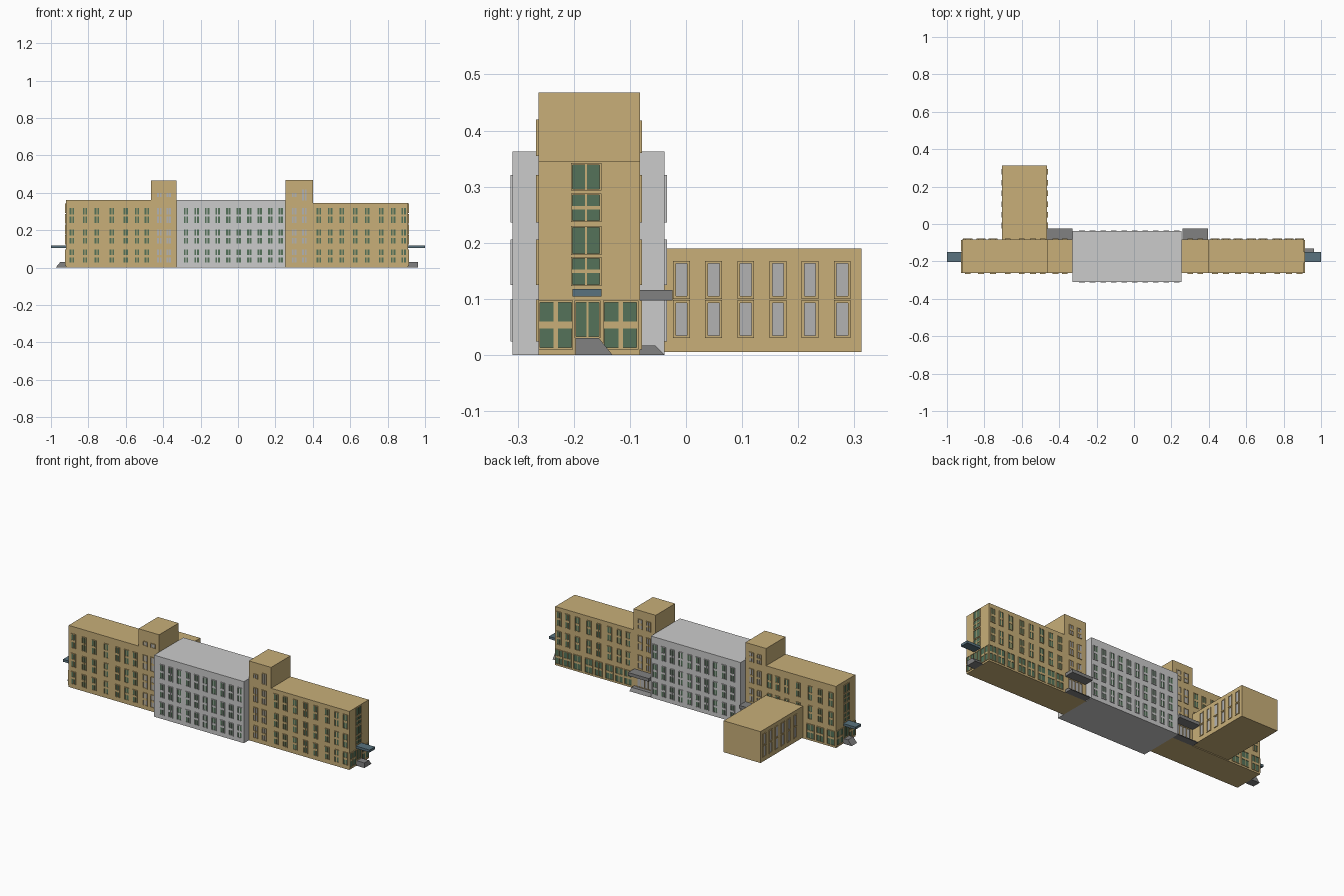
import bpy, bmesh

if "Cube" in bpy.data.objects:
    bpy.data.objects.remove(bpy.data.objects["Cube"])


def material(name, rgb):
    m = bpy.data.materials.new(name)
    m.diffuse_color = (*rgb, 1)
    m.use_nodes = True
    m.node_tree.nodes["Principled BSDF"].inputs["Base Color"].default_value = m.diffuse_color
    return m


TAN = material("tan_plaster", (0.58, 0.43, 0.19))
GREEN = material("green_glass", (0.09, 0.17, 0.10))
SLATE = material("slate_blue", (0.10, 0.17, 0.21))
DARK = material("dark_concrete", (0.22, 0.22, 0.22))
GREY = material("grey", (0.45, 0.45, 0.45))


def add_box(bm, a, b):
    lo = [min(p, q) for p, q in zip(a, b)]
    hi = [max(p, q) for p, q in zip(a, b)]
    v = [bm.verts.new((x, y, z)) for z in (lo[2], hi[2])
         for x, y in ((lo[0], lo[1]), (hi[0], lo[1]), (hi[0], hi[1]), (lo[0], hi[1]))]
    for f in ((3, 2, 1, 0), (4, 5, 6, 7), (0, 1, 5, 4), (1, 2, 6, 5), (2, 3, 7, 6), (3, 0, 4, 7)):
        bm.faces.new([v[i] for i in f])


def finish(name, bm, mat):
    bmesh.ops.recalc_face_normals(bm, faces=bm.faces[:])
    me = bpy.data.meshes.new(name)
    bm.to_mesh(me)
    bm.free()
    ob = bpy.data.objects.new(name, me)
    bpy.context.collection.objects.link(ob)
    if mat:
        me.materials.append(mat)


def block(name, a, b, mat):
    bm = bmesh.new()
    add_box(bm, a, b)
    finish(name, bm, mat)


def prism(name, profile, axis, lo, hi, mat):
    """Extrude a (u, z) profile along x or y."""
    bm = bmesh.new()
    rings = [[bm.verts.new((t, u, z) if axis == 'x' else (u, t, z)) for u, z in profile]
             for t in (lo, hi)]
    bm.faces.new(rings[0])
    bm.faces.new(rings[1])
    n = len(profile)
    for i in range(n):
        j = (i + 1) % n
        bm.faces.new((rings[0][i], rings[0][j], rings[1][j], rings[1][i]))
    finish(name, bm, mat)


class Facade:
    """Collects window frames and panes for one wall plane."""

    def __init__(self, name, axis, pos, sign, frame_mat, pane_mat):
        self.name, self.axis, self.pos, self.sign = name, axis, pos, sign
        self.mats = frame_mat, pane_mat
        self.frames, self.panes = bmesh.new(), bmesh.new()

    def slab(self, bm, u0, u1, z0, z1, d):
        p = [self.pos - self.sign * 0.001, self.pos + self.sign * d]
        if self.axis == 'y':
            add_box(bm, (u0, p[0], z0), (u1, p[1], z1))
        else:
            add_box(bm, (p[0], u0, z0), (p[1], u1, z1))

    def window(self, u0, u1, z0, z1, cols=2, rows=2, edge=0.003, mull=0.004, rail=0.012):
        self.slab(self.panes, u0 + edge, u1 - edge, z0 + edge, z1 - edge, 0.001)
        for a in (u0, u1 - edge):
            self.slab(self.frames, a, a + edge, z0, z1, 0.004)
        for z in (z0, z1 - edge):
            self.slab(self.frames, u0 + edge, u1 - edge, z, z + edge, 0.004)
        for i in range(1, cols):
            u = u0 + (u1 - u0) * i / cols
            self.slab(self.frames, u - mull / 2, u + mull / 2, z0 + edge, z1 - edge, 0.0035)
        for i in range(1, rows):
            z = z0 + (z1 - z0) * i / rows
            self.slab(self.frames, u0 + edge, u1 - edge, z - rail / 2, z + rail / 2, 0.003)

    def grid(self, centres, floors, w=0.03, **kw):
        for u in centres:
            for z0, z1 in floors:
                self.window(u - w / 2, u + w / 2, z0, z1, **kw)

    def done(self):
        finish(self.name + "_window_frames", self.frames, self.mats[0])
        finish(self.name + "_window_panes", self.panes, self.mats[1])


# Main masses
F, B = -0.263, -0.082            # front and back planes of wings and towers
CF, CB = -0.309, -0.038          # front and back planes of the centre block
block("left_wing", (-0.92, F, 0), (-0.465, B, 0.363), TAN)
block("left_tower", (-0.465, F, 0), (-0.33, B, 0.465), TAN)
block("centre_block", (-0.33, CF, 0), (0.255, CB, 0.363), None)
block("right_tower", (0.255, F, 0), (0.40, B, 0.468), TAN)
block("right_wing", (0.40, F, 0), (0.91, B, 0.345), TAN)
block("rear_annex", (-0.705, B, 0.005), (-0.465, 0.313, 0.19), TAN)

# Window layout
FLOORS = [(0.024, 0.099), (0.125, 0.206), (0.236, 0.321)]
LEFT = [-0.888, -0.818, -0.754, -0.674, -0.60, -0.54, -0.487]
RIGHT = [0.433, 0.492, 0.556, 0.626, 0.69, 0.765, 0.829, 0.885]
CENTRE = [-0.278 + 0.0563 * i for i in range(10)]

# Wings: tall windows in front, wide ground-floor glazing at the back
for side, cols in (("left", LEFT), ("right", RIGHT)):
    f = Facade(side + "_wing_front", 'y', F, -1, TAN, GREEN)
    f.grid(cols, FLOORS)
    f.done()
    f = Facade(side + "_wing_back", 'y', B, 1, TAN, GREEN)
    upper = [u for u in cols]
    f.grid(upper, FLOORS[1:])
    ground = [u for u in cols if side == "right" or u < -0.73]
    f.grid(ground, [(0.01, 0.097)], w=0.05)
    # windows above the annex roof only
    f.done()

# Centre block
for name, pos, sign in (("centre_front", CF, -1), ("centre_back", CB, 1)):
    f = Facade(name, 'y', pos, sign, None, GREEN)
    f.grid(CENTRE, FLOORS)
    f.done()

# Towers, with rear entrance doors, canopies and steps
for side, cols, x0, x1 in (("left", (-0.42, -0.37), -0.465, -0.33),
                           ("right", (0.30, 0.355), 0.26, 0.395)):
    f = Facade(side + "_tower_front", 'y', F, -1, TAN, GREY)
    f.grid(cols, FLOORS)
    f.grid(cols[:1], [(0.375, 0.402)], rows=1)
    f.grid(cols[1:], [(0.355, 0.42) if side == "right" else (0.375, 0.402)], rows=1)
    f.done()
    f = Facade(side + "_tower_back", 'y', B, 1, TAN, GREY)
    f.grid(cols, FLOORS[1:] + [(0.36, 0.418)])
    f.window(x0 + 0.02, x1 - 0.02, 0.017, 0.092, cols=4, rows=1)
    f.done()
    block(side + "_rear_canopy", (x0, B, 0.097), (x1, -0.024, 0.116), DARK)
    prism(side + "_rear_steps", [(B, 0), (-0.038, 0), (-0.055, 0.017), (B, 0.017)],
          'x', x0, x1, DARK)

# Annex side windows
for name, pos, sign in (("annex_right", -0.465, 1), ("annex_left", -0.705, -1)):
    f = Facade(name, 'x', pos, sign, TAN, GREY)
    f.grid([-0.008 + 0.0573 * i for i in range(6)], [(0.03, 0.098), (0.10, 0.168)],
           cols=1, rows=1, edge=0.005)
    f.done()

# End walls: stair window strip, ground glazing, door, canopy and steps
for side, pos, sign in (("right", 0.91, 1), ("left", -0.92, -1)):
    f = Facade(side + "_end", 'x', pos, sign, TAN, GREEN)
    for z0, z1, rows in ((0.293, 0.342, 1), (0.237, 0.288, 2),
                         (0.178, 0.23, 1), (0.123, 0.175, 2)):
        f.window(-0.205, -0.151, z0, z1, rows=rows, rail=0.006)
    f.window(-0.263, -0.201, 0.01, 0.097, mull=0.008)
    f.window(-0.148, -0.085, 0.01, 0.097, mull=0.008)
    f.window(-0.199, -0.152, 0.03, 0.097, rows=1)
    f.done()
    block(side + "_end_canopy", (pos, -0.202, 0.104), (sign, -0.151, 0.118), SLATE)
prism("right_end_steps", [(-0.197, 0), (-0.131, 0), (-0.155, 0.03), (-0.197, 0.03)],
      'x', 0.91, 0.962, DARK)
prism("left_end_steps", [(-0.92, 0), (-0.975, 0), (-0.95, 0.03), (-0.92, 0.03)],
      'y', -0.2, -0.151, DARK)
